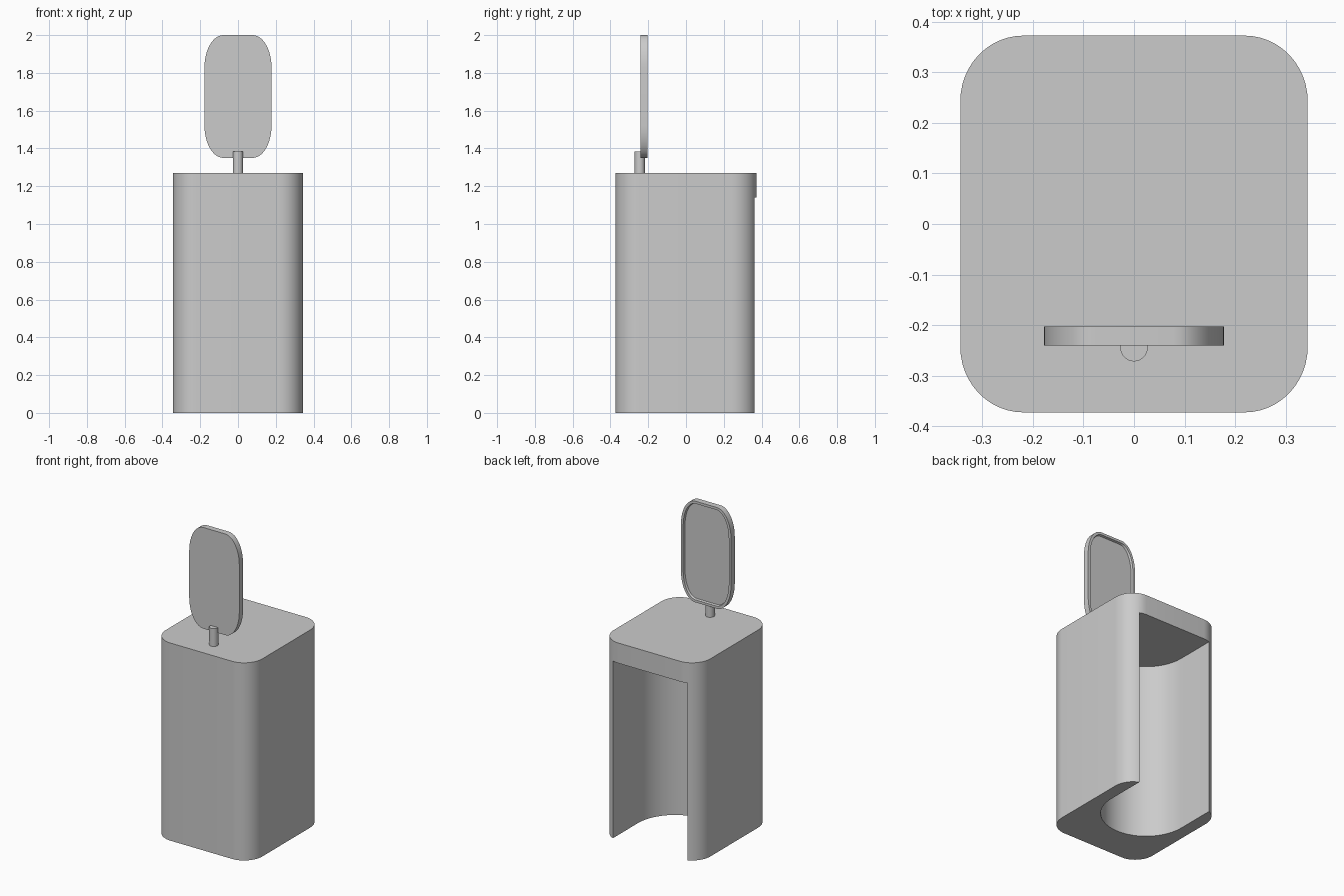
import bpy, bmesh
from math import sin, cos, pi

if "Cube" in bpy.data.objects:
    bpy.data.objects.remove(bpy.data.objects["Cube"])


def rounded(hx, hy, rx, ry, n=12):
    """Counter-clockwise rectangle outline with elliptical corners."""
    pts = []
    for q, (sx, sy) in enumerate([(1, 1), (-1, 1), (-1, -1), (1, -1)]):
        for i in range(n + 1):
            a = (q + i / n) * pi / 2
            pts.append((sx * (hx - rx) + rx * cos(a), sy * (hy - ry) + ry * sin(a)))
    return pts


def loft(name, rings):
    """Solid skinned through matching rings of 3D points, capped at both ends."""
    bm = bmesh.new()
    loops = [[bm.verts.new(p) for p in ring] for ring in rings]
    n = len(loops[0])
    for a, b in zip(loops, loops[1:]):
        for i in range(n):
            j = (i + 1) % n
            bm.faces.new((a[i], a[j], b[j], b[i]))
    bm.faces.new(loops[0][::-1])
    bm.faces.new(loops[-1])
    bmesh.ops.recalc_face_normals(bm, faces=bm.faces[:])
    me = bpy.data.meshes.new(name)
    bm.to_mesh(me)
    bm.free()
    ob = bpy.data.objects.new(name, me)
    bpy.context.collection.objects.link(ob)
    return ob


def prism(name, outline, z0, z1):
    return loft(name, [[(x, y, z) for x, y in outline] for z in (z0, z1)])


def activate(ob):
    bpy.ops.object.select_all(action='DESELECT')
    ob.select_set(True)
    bpy.context.view_layer.objects.active = ob


# Cabinet body with rounded vertical edges
body = prism("cabinet", rounded(0.344, 0.373, 0.125, 0.13), 0, 1.27)

# Round-ended knee space cut in from the back, open at the floor
W, CY, N = 0.265, 0.11, 24
niche = [(W, 0.6), (-W, 0.6)]
niche += [(-W * cos(pi * i / N), CY - W * sin(pi * i / N)) for i in range(N + 1)]
cutter = prism("niche_cutter", niche, -0.2, 1.14)
cutter.hide_render = True
mod = body.modifiers.new("niche", 'BOOLEAN')
mod.operation = 'DIFFERENCE'
mod.solver = 'EXACT'
mod.object = cutter
activate(body)
bpy.ops.object.modifier_apply(modifier=mod.name)
bpy.data.objects.remove(cutter)

# Upright screen with a raised rim around a recessed face
def screen_ring(inset, y):
    o = rounded(0.178 - inset, 0.325 - inset, 0.1 - inset * 0.8, 0.175 - inset * 0.8)
    return [(x, y, z + 1.675) for x, z in o]

screen = loft("screen", [screen_ring(0, -0.241), screen_ring(0, -0.203),
                         screen_ring(0.016, -0.203), screen_ring(0.02, -0.216)])

# Short round post holding the screen
post = prism("post", [(0.027 * cos(i * pi / 16), -0.245 + 0.027 * sin(i * pi / 16))
                      for i in range(32)], 1.265, 1.385)

for ob in (body, screen, post):
    activate(ob)
    bpy.ops.object.shade_smooth_by_angle(angle=pi / 6)
